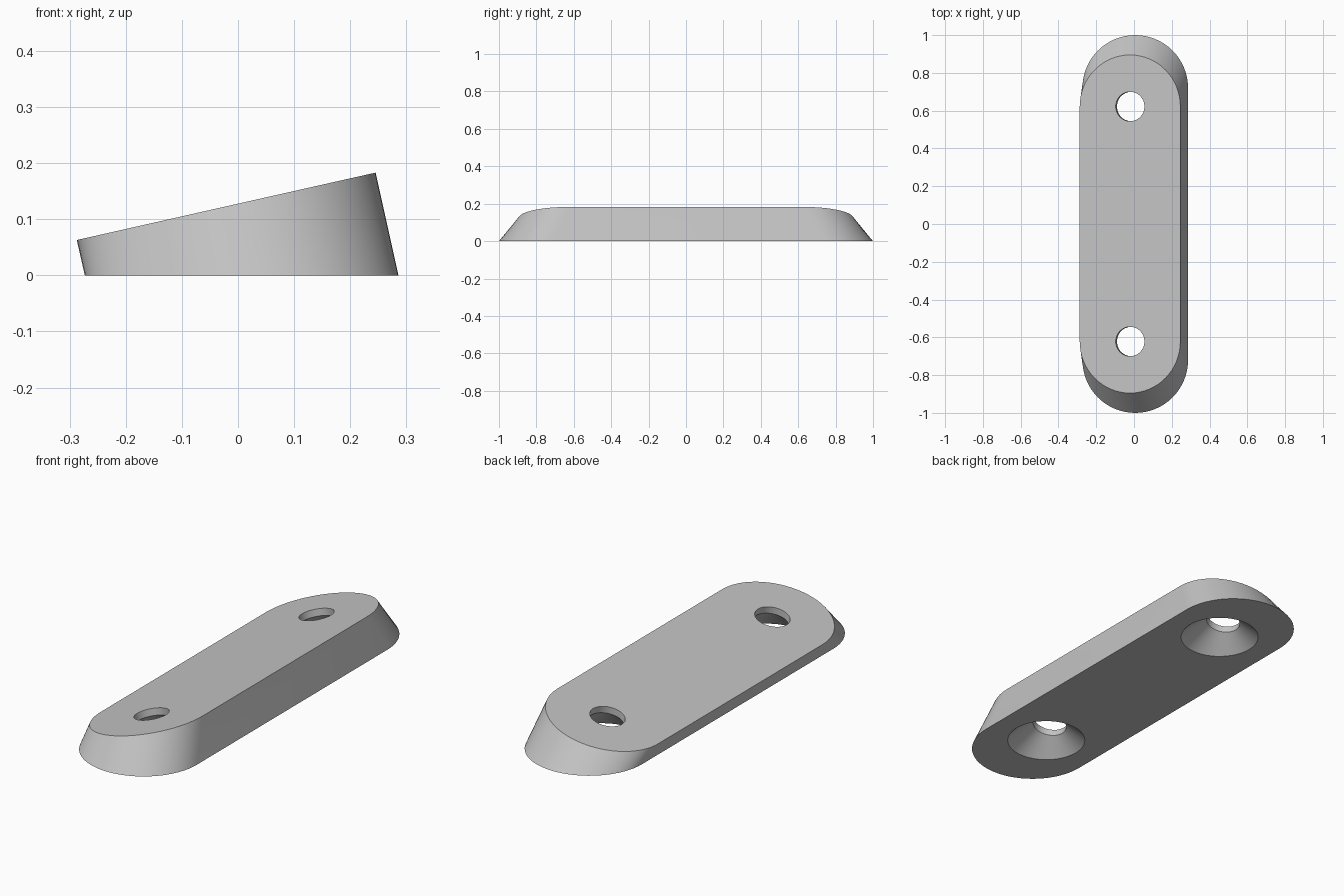
import bpy, bmesh
from math import sin, cos, pi, atan2
from mathutils import Vector

old = bpy.data.objects.get("Cube")
if old:
    bpy.data.objects.remove(old)

ARC = 32            # segments per rounded end
HOLE = 64           # segments per screw hole
TILT = atan2(0.12, 0.532)
TOP = Vector((-0.021, 0, 0.123))      # middle of the sloping top
BASE = Vector((0.0065, 0, 0))         # middle of the flat underside
ACROSS = Vector((cos(TILT), 0, sin(TILT)))
NORMAL = Vector((-sin(TILT), 0, cos(TILT)))
X, Y = Vector((1, 0, 0)), Vector((0, 1, 0))

bm = bmesh.new()


def stadium(centre, axis, radius, reach):
    """Ring of verts: two half circles joined by straight sides."""
    ring = []
    for side in (1, -1):
        for i in range(ARC + 1):
            a = pi * i / ARC
            ring.append(bm.verts.new(centre + side * (
                axis * radius * cos(a) + Y * (reach + radius * sin(a)))))
    return ring


def circle(centre, axis, radius):
    return [bm.verts.new(centre + axis * radius * cos(a) + Y * radius * sin(a))
            for a in (2 * pi * i / HOLE for i in range(HOLE))]


def bridge(a, b):
    for i in range(len(a)):
        j = (i + 1) % len(a)
        bm.faces.new((a[i], a[j], b[j], b[i]))


def ring_edges(ring):
    return [bm.edges.get((ring[i - 1], ring[i])) for i in range(len(ring))]


# Outer wall: upright sides square to the slope, ends leaning inward
top_rings = [stadium(TOP, ACROSS, 0.273, 0.622)]
base_rings = [stadium(BASE, X, 0.2795, 0.7205)]
bridge(base_rings[0], top_rings[0])

# Two screw holes: short bore from the top, wide countersink below
for y in (-0.622, 0.622):
    mouth = circle(TOP + Y * y, ACROSS, 0.078)
    throat = circle(TOP + Y * y - NORMAL * 0.033, ACROSS, 0.078)
    sink = circle(BASE + Y * y, X, 0.178)
    bridge(mouth, throat)
    bridge(throat, sink)
    top_rings.append(mouth)
    base_rings.append(sink)

# Flat top and underside, filled around the holes
for rings, normal in ((top_rings, NORMAL), (base_rings, Vector((0, 0, -1)))):
    edges = [e for ring in rings for e in ring_edges(ring)]
    bmesh.ops.triangle_fill(bm, edges=edges, use_beauty=True, normal=normal)
bmesh.ops.recalc_face_normals(bm, faces=bm.faces[:])

mesh = bpy.data.meshes.new("wedge_plate")
bm.to_mesh(mesh)
bm.free()
plate = bpy.data.objects.new("wedge_plate", mesh)
bpy.context.collection.objects.link(plate)

# Plain grey material
grey = bpy.data.materials.new("light_grey")
grey.use_nodes = True
colour = (0.55, 0.55, 0.55, 1)
grey.diffuse_color = colour
grey.node_tree.nodes["Principled BSDF"].inputs["Base Color"].default_value = colour
mesh.materials.append(grey)

bpy.ops.object.select_all(action='DESELECT')
plate.select_set(True)
bpy.context.view_layer.objects.active = plate
bpy.ops.object.shade_smooth_by_angle(angle=pi / 6)
